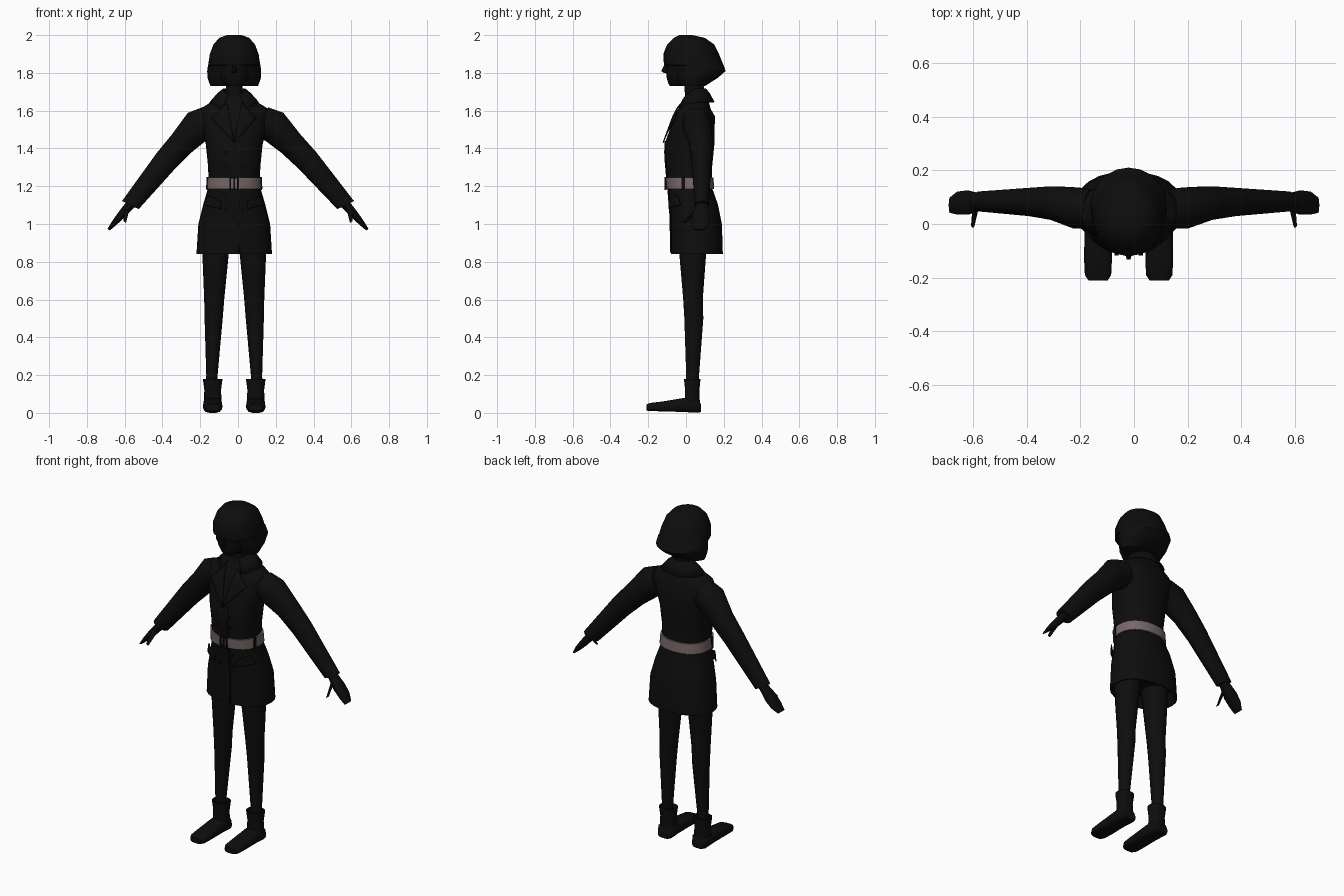
import bpy, bmesh, math
from mathutils import Vector

if "Cube" in bpy.data.objects:
    bpy.data.objects.remove(bpy.data.objects["Cube"])

BODY_X = -0.02
SIDES = {"left": 1, "right": -1}


def material(name, rgb):
    mat = bpy.data.materials.new(name)
    mat.use_nodes = True
    mat.diffuse_color = (*rgb, 1)
    mat.node_tree.nodes["Principled BSDF"].inputs["Base Color"].default_value = (*rgb, 1)
    return mat


black = material("black cloth", (0.004, 0.004, 0.004))
mauve = material("mauve belt", (0.19, 0.14, 0.14))


def finish(name, bm, mat=black, thickness=0):
    bmesh.ops.recalc_face_normals(bm, faces=bm.faces)
    mesh = bpy.data.meshes.new(name)
    bm.to_mesh(mesh)
    bm.free()
    mesh.materials.append(mat)
    part = bpy.data.objects.new(name, mesh)
    bpy.context.collection.objects.link(part)
    if thickness:
        solid = part.modifiers.new("thickness", "SOLIDIFY")
        solid.thickness, solid.offset = thickness, 0
    bpy.ops.object.select_all(action="DESELECT")
    bpy.context.view_layer.objects.active = part
    part.select_set(True)
    bpy.ops.object.shade_smooth_by_angle(angle=math.radians(40))


def skin(bm, rows, closed):
    """Join neighbouring rows of points with faces."""
    rows = [[bm.verts.new(point) for point in row] for row in rows]
    for low, high in zip(rows, rows[1:]):
        for i in range(0 if closed else 1, len(low)):
            bm.faces.new((low[i - 1], low[i], high[i], high[i - 1]))
    return rows


def power(value, roundness):
    return math.copysign(abs(value) ** (2 / roundness), value)


def loft(name, rings, sides=16, roundness=2.0, mat=black, capped=True):
    """Skin a stack of rings, each a centre and two half axes."""
    bm = bmesh.new()
    angles = [math.tau * i / sides for i in range(sides)]
    rows = skin(bm, [[centre + wide * power(math.cos(a), roundness) + deep * power(math.sin(a), roundness)
                      for a in angles] for centre, wide, deep in rings], closed=True)
    if capped:
        bm.faces.new(rows[0])
        bm.faces.new(rows[-1])
    finish(name, bm, mat)


def ring(height, width, front, back, x=BODY_X):
    """Level ring; width is half the full width."""
    return (Vector((x, (front + back) / 2, height)), Vector((width, 0, 0)), Vector((0, (back - front) / 2, 0)))


def inset(base, scale, rise):
    centre, wide, deep = base
    return centre + Vector((0, 0, rise)), wide * scale, deep * scale


# Coat body, hollow under the hem
hem = ring(height=0.84, width=0.2, front=-0.08, back=0.195)
coat = [hem,
        ring(height=1.0, width=0.19, front=-0.08, back=0.19),
        ring(height=1.1, width=0.165, front=-0.085, back=0.17),
        ring(height=1.2, width=0.136, front=-0.096, back=0.135),
        ring(height=1.3, width=0.138, front=-0.105, back=0.138),
        ring(height=1.42, width=0.15, front=-0.115, back=0.15),
        ring(height=1.57, width=0.188, front=-0.06, back=0.153),
        ring(height=1.61, width=0.18, front=-0.04, back=0.13),
        ring(height=1.65, width=0.115, front=-0.01, back=0.12),
        ring(height=1.69, width=0.055, front=0, back=0.1)]
COAT_ROUNDNESS = 2.3
loft("coat", [inset(hem, 0.8, 0.06), inset(hem, 0.95, 0)] + coat, 24, COAT_ROUNDNESS)


def coat_ring(height, gap):
    """Ring standing off the coat by a gap at any height."""
    for low, high in zip(coat, coat[1:]):
        if low[0].z <= height <= high[0].z:
            t = (height - low[0].z) / (high[0].z - low[0].z)
            centre, wide, deep = (a.lerp(b, t) for a, b in zip(low, high))
            return centre, wide + wide.normalized() * gap, deep + deep.normalized() * gap


def on_coat(x, height, gap):
    """Point on the coat front, x being measured from the body centre."""
    centre, wide, deep = coat_ring(height, gap)
    across = min(1, abs(x) / wide.x)
    return centre + Vector((x, 0, 0)) - deep * (1 - across ** COAT_ROUNDNESS) ** (1 / COAT_ROUNDNESS)


def patch(name, corners, gap):
    """Cloth panel lying on the coat between four (x, height) corners."""
    a, b, c, d = (Vector(corner) for corner in corners)
    steps = [i / 6 for i in range(7)]
    bm = bmesh.new()
    skin(bm, [[on_coat(*a.lerp(b, u).lerp(d.lerp(c, u), v), gap) for u in steps] for v in steps], closed=False)
    finish(name, bm, thickness=0.006)


# Front closure, lapels, pocket flaps and buttons
patch("front_closure", [(0.02, 1.44), (0.03, 1.44), (0.03, 0.85), (0.02, 0.85)], gap=0.003)
for side, sign in SIDES.items():
    patch(side + "_lapel", [(sign * 0.04, 1.64), (sign * 0.12, 1.56), (0, 1.43), (sign * 0.03, 1.6)], gap=0.01)
    patch(side + "_pocket_flap",
          [(sign * 0.07, 1.12), (sign * 0.14, 1.15), (sign * 0.16, 1.1), (sign * 0.07, 1.08)], gap=0.012)
    for height in (1.07, 1.14, 1.31, 1.38):
        spot = on_coat(sign * 0.045, height, gap=0.003)
        disc = (spot, Vector((0.008, 0, 0)), Vector((0, 0, 0.008)))
        loft(side + "_button", [disc, (spot - Vector((0, 0.006, 0)), *disc[1:])], sides=8)

# Turned-down collar, open at the throat
bm = bmesh.new()
collar = []
for i in range(17):
    angle = math.radians(19 * i - 62)
    drop = 0.035 * max(0, -math.sin(angle))
    collar.append([(BODY_X + radius * math.cos(angle), 0.05 + (0.02 + radius * 0.6) * math.sin(angle), height - drop)
                   for radius, height in ((0.05, 1.66), (0.06, 1.715), (0.09, 1.69), (0.13, 1.645))])
skin(bm, collar, closed=False)
finish("collar", bm, thickness=0.006)

# Belt, buckle and belt loops
BELT_LOW, BELT_HIGH = 1.185, 1.245
BELT_MIDDLE = (BELT_LOW + BELT_HIGH) / 2
loft("belt", [coat_ring(height, gap) for height, gap in
              ((BELT_LOW, 0), (BELT_LOW, 0.009), (BELT_HIGH, 0.009), (BELT_HIGH, 0))],
     24, COAT_ROUNDNESS, mauve, capped=False)


def bar(name, centre, size):
    bm = bmesh.new()
    bmesh.ops.create_cube(bm, size=1)
    bmesh.ops.scale(bm, vec=size, verts=bm.verts)
    bmesh.ops.translate(bm, vec=centre, verts=bm.verts)
    finish(name, bm)


for offset in (-0.02, 0, 0.02):
    bar("buckle_bar", (BODY_X + offset, -0.108, BELT_MIDDLE), (0.008, 0.012, 0.07))
for height in (BELT_LOW, BELT_HIGH):
    bar("buckle_rail", (BODY_X, -0.108, height), (0.04, 0.012, 0.008))
for side, sign in SIDES.items():
    bar(side + "_belt_loop", (BODY_X + sign * 0.138, -0.015, BELT_MIDDLE), (0.016, 0.02, 0.07))

# Neck, face and nose
loft("neck", [ring(height=1.62, width=0.046, front=0, back=0.1),
              ring(height=1.8, width=0.043, front=-0.015, back=0.09)], sides=12)
loft("face", [ring(height=1.73, width=0.03, front=-0.085, back=-0.02),
              ring(height=1.745, width=0.055, front=-0.094, back=0.03),
              ring(height=1.78, width=0.08, front=-0.104, back=0.06),
              ring(height=1.88, width=0.09, front=-0.108, back=0.08)])
loft("nose", [ring(height=1.8, width=0.014, front=-0.12, back=-0.08),
              ring(height=1.81, width=0.014, front=-0.135, back=-0.08),
              ring(height=1.85, width=0.006, front=-0.113, back=-0.08)], sides=6)

# Bobbed hair with a fringe overhanging the face
loft("hair", [ring(height=1.73, width=0.126, front=-0.03, back=0.1),
              ring(height=1.775, width=0.142, front=-0.065, back=0.17),
              ring(height=1.81, width=0.143, front=-0.075, back=0.21),
              ring(height=1.838, width=0.139, front=-0.085, back=0.2),
              ring(height=1.842, width=0.138, front=-0.117, back=0.198),
              ring(height=1.9, width=0.129, front=-0.12, back=0.175),
              ring(height=1.95, width=0.11, front=-0.1, back=0.15),
              ring(height=1.985, width=0.08, front=-0.065, back=0.1),
              ring(height=2.0, width=0.04, front=-0.035, back=0.035)], sides=20)

for side, sign in SIDES.items():
    def limb(x, y, height, radius, depth, tilt=42):
        """Tilted ring that drifts from the body centre to zero at the cuff."""
        drift = BODY_X * max(0, 1 - x / 0.55)
        lean = math.radians(tilt)
        return (Vector((sign * x + drift, y, height)),
                Vector((sign * math.cos(lean), 0, math.sin(lean))) * radius, Vector((0, depth, 0)))

    # Sleeve, hand and thumb
    loft(side + "_sleeve", [limb(x=0.14, y=0.055, height=1.54, radius=0.085, depth=0.075, tilt=66),
                            limb(x=0.205, y=0.06, height=1.515, radius=0.088, depth=0.078, tilt=57),
                            limb(x=0.29, y=0.078, height=1.425, radius=0.07, depth=0.064),
                            limb(x=0.375, y=0.082, height=1.335, radius=0.064, depth=0.054),
                            limb(x=0.57, y=0.084, height=1.1, radius=0.049, depth=0.038, tilt=26)], sides=14)
    loft(side + "_hand", [limb(x=0.56, y=0.084, height=1.115, radius=0.026, depth=0.026),
                          limb(x=0.62, y=0.08, height=1.045, radius=0.021, depth=0.047),
                          limb(x=0.655, y=0.078, height=1.005, radius=0.015, depth=0.045),
                          limb(x=0.685, y=0.07, height=0.97, radius=0.007, depth=0.03)], sides=10)
    loft(side + "_thumb", [limb(x=0.59, y=0.06, height=1.075, radius=0.016, depth=0.014),
                           limb(x=0.6, y=-0.005, height=1.01, radius=0.009, depth=0.009)], sides=8)

    # Leg, leaning in towards the hip
    loft(side + "_leg", [ring(height, width, front, back, x=BODY_X + sign * (0.124 - 0.03 * height))
                         for height, width, front, back in ((0.1, 0.03, 0, 0.07), (0.2, 0.03, 0, 0.07),
                                                            (0.5, 0.048, -0.01, 0.093), (0.6, 0.053, -0.016, 0.09),
                                                            (0.93, 0.076, -0.045, 0.115))], sides=14)

    # Boot shaft with an open top
    ankle = BODY_X + sign * 0.114
    rim = ring(height=0.18, width=0.052, front=-0.012, back=0.078, x=ankle)
    loft(side + "_boot_shaft", [inset(rim, 0.95, -0.16), inset(rim, 0.85, -0.06),
                                rim, inset(rim, 0.85, 0), inset(rim, 0.75, -0.03)], sides=14, roundness=2.5)

    # Long blunt foot, from heel to toe
    def foot_ring(y, width, top, sole=0.004):
        return Vector((ankle, y, (top + sole) / 2)), Vector((width, 0, 0)), Vector((0, 0, (top - sole) / 2))

    loft(side + "_foot", [foot_ring(y=0.08, width=0.038, top=0.045),
                          foot_ring(y=0.06, width=0.05, top=0.08, sole=0),
                          foot_ring(y=-0.01, width=0.05, top=0.08),
                          foot_ring(y=-0.13, width=0.052, top=0.06, sole=0.008),
                          foot_ring(y=-0.19, width=0.049, top=0.053, sole=0.009),
                          foot_ring(y=-0.21, width=0.036, top=0.045, sole=0.012)], sides=14, roundness=3.2)
